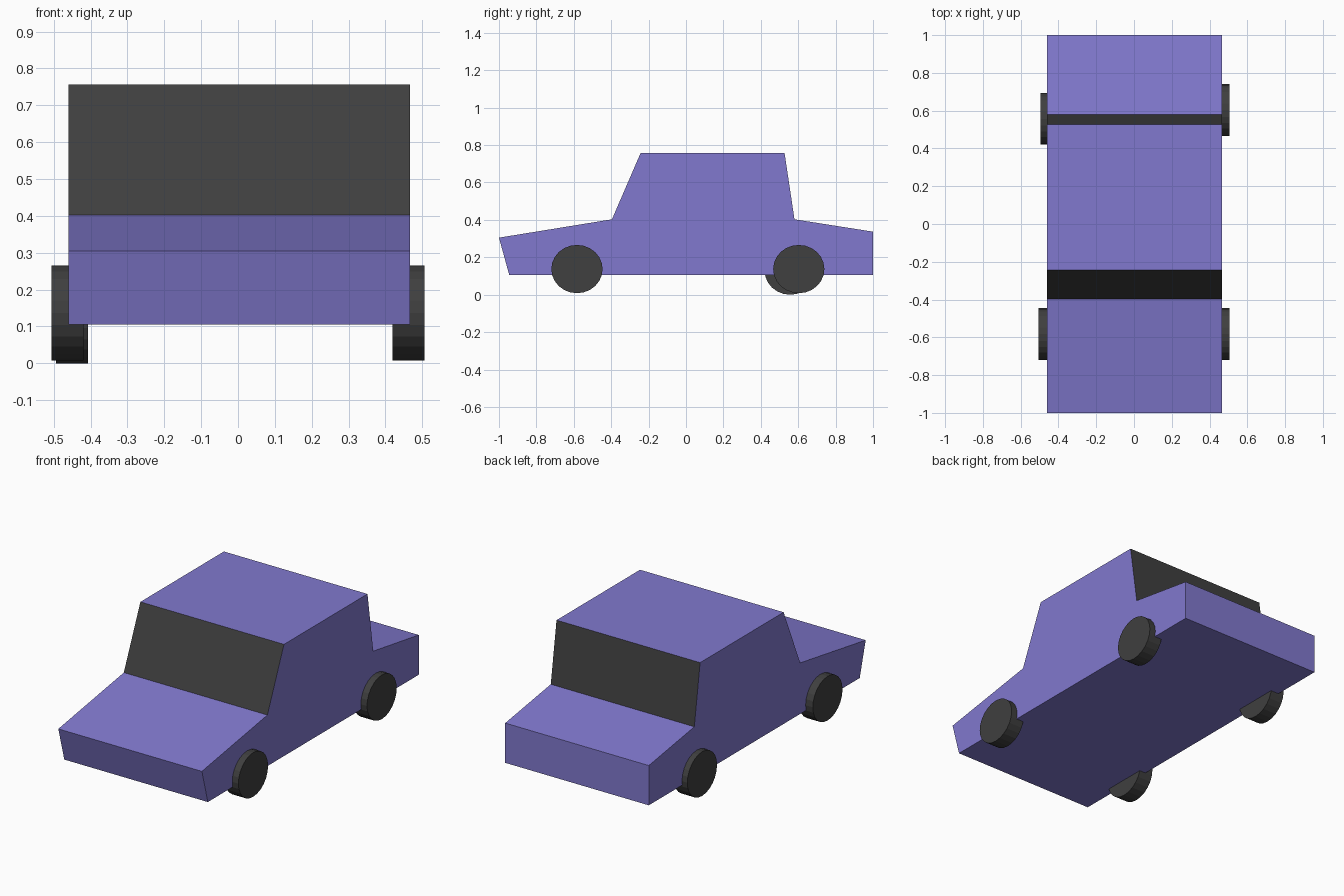
import bpy, bmesh
from math import pi
from mathutils import Matrix

if "Cube" in bpy.data.objects:
    bpy.data.objects.remove(bpy.data.objects["Cube"])


def material(name, color):
    m = bpy.data.materials.new(name)
    m.diffuse_color = (*color, 1)
    m.use_nodes = True
    m.node_tree.nodes["Principled BSDF"].inputs["Base Color"].default_value = m.diffuse_color
    return m


def add_object(name, bm, materials):
    bmesh.ops.recalc_face_normals(bm, faces=bm.faces)
    mesh = bpy.data.meshes.new(name)
    bm.to_mesh(mesh)
    bm.free()
    for m in materials:
        mesh.materials.append(m)
    obj = bpy.data.objects.new(name, mesh)
    bpy.context.collection.objects.link(obj)
    return obj


paint = material("purple_paint", (0.22, 0.19, 0.62))
dark = material("dark_glass", (0.05, 0.05, 0.05))
rubber = material("dark_rubber", (0.05, 0.05, 0.05))

# Car body: side profile (y, z) extruded across the width
X0, X1 = -0.46, 0.467
profile = [(-0.945, 0.105), (1.0, 0.105), (1.0, 0.337), (0.58, 0.403),
           (0.527, 0.757), (-0.243, 0.757), (-0.396, 0.403), (-1.0, 0.305)]
bm = bmesh.new()
side = bm.faces.new([bm.verts.new((X0, y, z)) for y, z in profile])
ext = bmesh.ops.extrude_face_region(bm, geom=[side], use_keep_orig=True)
moved = [v for v in ext["geom"] if isinstance(v, bmesh.types.BMVert)]
bmesh.ops.translate(bm, verts=moved, vec=(X1 - X0, 0, 0))

# Windscreen and rear window are the sloping faces between hood/boot and roof
for f in bm.faces:
    zs = [v.co.z for v in f.verts]
    if len(zs) == 4 and min(zs) > 0.4 and max(zs) - min(zs) > 0.3:
        f.material_index = 1
add_object("car_body", bm, [paint, dark])


# Wheels: slightly flattened 24-sided cylinders along x
def wheel(name, x, y, z):
    bm = bmesh.new()
    bmesh.ops.create_cone(bm, cap_ends=True, segments=24, radius1=1, radius2=1, depth=1,
                          matrix=Matrix.Rotation(pi / 2, 4, "Y"))
    bmesh.ops.scale(bm, verts=bm.verts, vec=(0.087, 0.137, 0.129))
    bmesh.ops.translate(bm, verts=bm.verts, vec=(x, y, z))
    add_object(name, bm, [rubber])


wheel("front_right_wheel", 0.463, -0.583, 0.137)
wheel("front_left_wheel", -0.463, -0.583, 0.137)
wheel("rear_right_wheel", 0.463, 0.603, 0.137)
wheel("rear_left_wheel", -0.451, 0.557, 0.129)
